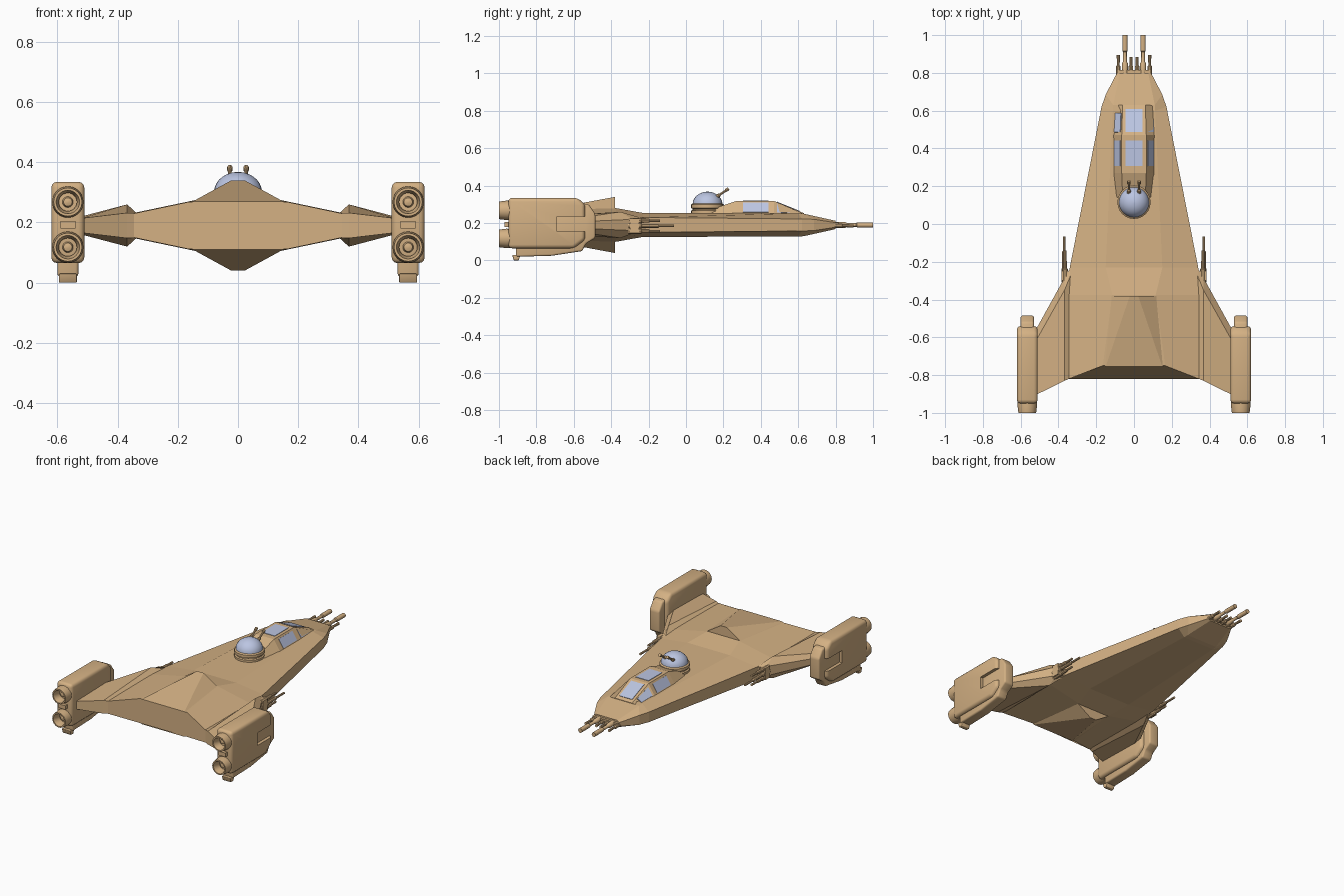
import bpy, bmesh, math
from mathutils import Vector, Matrix

if "Cube" in bpy.data.objects:
    bpy.data.objects.remove(bpy.data.objects["Cube"])

ZC = 0.19  # mid height of the hull; it is mirrored above and below


def material(name, col):
    m = bpy.data.materials.new(name)
    m.diffuse_color = (*col, 1)
    m.use_nodes = True
    m.node_tree.nodes["Principled BSDF"].inputs["Base Color"].default_value = m.diffuse_color
    return m


TAN = material("tan hull", (0.66, 0.44, 0.23))
GLASS = material("pale blue glass", (0.50, 0.56, 0.76))


def finish(name, bm, mat=TAN, smooth=None):
    bmesh.ops.recalc_face_normals(bm, faces=bm.faces[:])
    me = bpy.data.meshes.new(name)
    bm.to_mesh(me)
    bm.free()
    me.materials.append(mat)
    ob = bpy.data.objects.new(name, me)
    bpy.context.collection.objects.link(ob)
    if smooth:
        bpy.ops.object.select_all(action='DESELECT')
        ob.select_set(True)
        bpy.context.view_layer.objects.active = ob
        bpy.ops.object.shade_smooth_by_angle(angle=math.radians(smooth))
    return ob


def loft(name, rings, mat=TAN, bevel=0, segs=3, smooth=None):
    """Skin a list of equal-length point rings and cap both ends."""
    bm = bmesh.new()
    vs = [[bm.verts.new(p) for p in r] for r in rings]
    n = len(vs[0])
    for a, b in zip(vs, vs[1:]):
        for i in range(n):
            bm.faces.new((a[i], a[(i + 1) % n], b[(i + 1) % n], b[i]))
    bm.faces.new(vs[0])
    bm.faces.new(vs[-1])
    bmesh.ops.recalc_face_normals(bm, faces=bm.faces[:])
    if bevel:
        bmesh.ops.bevel(bm, geom=bm.edges[:], offset=bevel, segments=segs,
                        profile=0.5, affect='EDGES', clamp_overlap=True)
    return finish(name, bm, mat, smooth)


def lathe(name, profile, origin, axis, n=16, mat=TAN):
    """Turn (radius, distance) points round an axis."""
    rot = Vector(axis).to_track_quat('Z', 'Y').to_matrix().to_4x4()
    M = Matrix.Translation(origin) @ rot
    bm = bmesh.new()
    rings = [[bm.verts.new(M @ Vector((r * math.cos(k * math.tau / n), r * math.sin(k * math.tau / n), t)))
              for k in range(n)] for r, t in profile]
    for a, b in zip(rings, rings[1:]):
        for i in range(n):
            bm.faces.new((a[i], a[(i + 1) % n], b[(i + 1) % n], b[i]))
    bm.faces.new(rings[0])
    bm.faces.new(rings[-1])
    return finish(name, bm, mat, 35)


def box(name, lo, hi):
    (x0, y0, z0), (x1, y1, z1) = lo, hi
    return loft(name, [[(x, y0, z0), (x, y1, z0), (x, y1, z1), (x, y0, z1)] for x in (x0, x1)])


# main hull: eight-sided sections (top x, top y, half height, edge x, edge y, edge half height)
def hull_ring(xt, yt, h, xe, ye, he):
    half = [(xt, yt, ZC + h), (xe, ye, ZC + he), (xe, ye, ZC - he), (xt, yt, ZC - h)]
    return half + [(-x, y, z) for x, y, z in reversed(half)]


loft("hull", [hull_ring(*s) for s in (
    (0.075, 0.80, 0.022, 0.09, 0.80, 0.012),
    (0.11, 0.63, 0.060, 0.15, 0.685, 0.030),
    (0.112, 0.60, 0.062, 0.172, 0.62, 0.032),
    (0.15, -0.23, 0.064, 0.34, -0.23, 0.040),
    (0.115, -0.375, 0.090, 0.345, -0.375, 0.042),
    (0.165, -0.75, 0.078, 0.345, -0.82, 0.040))])
# tapered rear block between the engines
loft("rear_block", [[(s * x, y, ZC + k * z) for s, k, x, z in
                     ((-1, 1, a, h), (1, 1, a, h), (1, 1, b, h2), (1, -1, b, h2),
                      (1, -1, a, h), (-1, -1, a, h), (-1, -1, b, h2), (-1, 1, b, h2))]
                    for y, a, h, b, h2 in ((-0.74, 0.12, 0.078, 0.165, 0.055), (-0.785, 0.085, 0.038, 0.10, 0.03))])

# wedge humps on the top and the belly
for k, nm in ((1, "top_hump"), (-1, "belly_hump")):
    loft(nm, [[(s * x, y, ZC + k * h) for s, x, h in
               ((-1, a, h1), (1, a, h1), (1, b, h2), (-1, b, h2))]
              for y, a, h1, b, h2 in ((-0.38, 0.022, 0.150, 0.125, 0.085),
                                      (-0.755, 0.15, 0.080, 0.165, 0.070))])

# canopy: (y, base x, top x, top z)
can = [(0.14, 0.095, 0.06, 0.275), (0.27, 0.11, 0.065, 0.318),
       (0.47, 0.11, 0.065, 0.318), (0.63, 0.10, 0.06, 0.253)]
BASE = 0.248
loft("canopy", [[(-b, y, BASE), (-t, y, z), (t, y, z), (b, y, BASE)] for y, b, t, z in can])


def pane(name, quad, u0, u1, v0, v1):
    """Thin glass plate laid on part of a quad."""
    a, b, c, d = map(Vector, quad)
    pts = [a.lerp(b, u).lerp(d.lerp(c, u), v) for u, v in ((u0, v0), (u1, v0), (u1, v1), (u0, v1))]
    n = (pts[2] - pts[0]).cross(pts[3] - pts[1]).normalized()
    if n.z < 0:
        n = -n
    loft(name, [[p - n * 0.003 for p in pts], [p + n * 0.003 for p in pts]], GLASS)


for i, (nm, u0, u1) in enumerate((("rear", 0.18, 0.86), ("front", 0.10, 0.86))):
    (y0, b0, t0, z0), (y1, b1, t1, z1) = can[i + 1], can[i + 2]
    pane(nm + "_roof_window", [(-t0, y0, z0), (-t0, y1, z1), (t0, y1, z1), (t0, y0, z0)], u0, u1, 0.15, 0.85)
    for s in (-1, 1):
        pane(nm + "_side_window", [(s * b0, y0, BASE), (s * b1, y1, BASE), (s * t1, y1, z1), (s * t0, y0, z0)],
             u0, u1 - 0.12 * i, 0.12, 0.85)

# turret: ring base, glass dome and twin guns
lathe("turret_base", [(0.088, 0), (0.088, 0.018), (0.08, 0.022), (0.08, 0.028), (0.088, 0.032), (0.088, 0.05), (0.08, 0.056)],
      (0, 0.115, 0.248), (0, 0, 1), 24)
lathe("turret_dome", [(0.08 * math.cos(a), 0.068 * math.sin(a)) for a in [k * math.radians(88) / 7 for k in range(8)]],
      (0, 0.115, 0.30), (0, 0, 1), 24, GLASS)
for s in (-1, 1):
    lathe("turret_gun", [(0.010, 0), (0.010, 0.04), (0.006, 0.045), (0.006, 0.08), (0.009, 0.082), (0.009, 0.10)],
          (s * 0.027, 0.145, 0.328), (0, 0.82, 0.55), 10)

# nose guns: two long cannons, four short ones
for s in (-1, 1):
    lathe("nose_cannon", [(0.016, 0), (0.016, 0.06), (0.010, 0.07), (0.010, 0.12), (0.014, 0.125), (0.014, 0.21)],
          (s * 0.048, 0.79, 0.19), (0, 1, 0), 12)
    for x, e in ((0.083, 0.11), (0.016, 0.10)):
        lathe("nose_gun", [(0.012, 0), (0.012, 0.05), (0.007, 0.055), (0.009, e)],
              (s * x, 0.785, 0.185), (0, 1, 0), 10)
box("nose_gun_mount", (-0.09, 0.78, 0.178), (0.09, 0.815, 0.202))

for s in (-1, 1):
    side = "right" if s > 0 else "left"

    # wing: (x, tip y, tip half height, ridge y, ridge half height, rear y, rear half height)
    def wing_ring(x, y0, h0, y1, h1, y2, h2):
        top = [(s * x, y0, ZC + h0), (s * x, y1, ZC + h1), (s * x, y2, ZC + h2)]
        return top + [(a, b, 2 * ZC - c) for a, b, c in reversed(top)]

    loft(side + "_wing", [wing_ring(*w) for w in (
        (0.335, -0.23, 0.035, -0.27, 0.040, -0.815, 0.040),
        (0.368, -0.285, 0.030, -0.35, 0.070, -0.83, 0.042),
        (0.52, -0.56, 0.018, -0.62, 0.030, -0.905, 0.024))])

    # wing guns
    for z, x, e in ((0.185, 0.37, 0.245), (0.213, 0.365, 0.17), (0.157, 0.365, 0.17)):
        lathe(side + "_wing_gun", [(0.015, 0), (0.015, 0.07), (0.011, 0.075), (0.011, e * 0.66), (0.007, e * 0.68), (0.007, e)],
              (s * x, -0.31, z), (0, 1, 0), 10)
    box(side + "_gun_mount", (s * 0.35, -0.30, 0.15), (s * 0.385, -0.25, 0.225))

    # engine pod with a narrower keel wrapping its front and bottom
    def slab(name, x0, x1, prof, bev):
        return loft(name, [[(s * x, y, z) for y, z in prof] for x in (x0, x1)], TAN, bev, 3, 40)

    pod = slab(side + "_engine_pod", 0.51, 0.62,
               [(-0.95, 0.335), (-0.58, 0.335), (-0.54, 0.30), (-0.54, 0.11), (-0.60, 0.065), (-0.95, 0.065)], 0.02)
    slab(side + "_engine_keel", 0.53, 0.60,
         [(-0.91, 0.20), (-0.58, 0.31), (-0.52, 0.30), (-0.485, 0.25), (-0.485, 0.12), (-0.535, 0.09),
          (-0.555, 0.05), (-0.72, 0.025), (-0.91, 0.02)], 0.01)
    slab(side + "_engine_foot", 0.535, 0.595, [(-0.93, 0.03), (-0.885, 0.03), (-0.895, 0.0), (-0.92, 0.0)], 0.004)
    cut = box(side + "_intake_cutter", (s * 0.596, -0.69, 0.155), (s * 0.66, -0.50, 0.235))
    cut.hide_render = True
    cut.hide_viewport = True
    mod = pod.modifiers.new("intake", 'BOOLEAN')
    mod.object = cut
    mod.operation = 'DIFFERENCE'
    mod.solver = 'EXACT'

    # twin hollow nozzles with a small hub, and the strut between them
    for z in (0.268, 0.118):
        lathe(side + "_nozzle", [(0.050, 0), (0.052, 0.03), (0.047, 0.07), (0.039, 0.07), (0.030, 0.035), (0.030, 0.02),
                                 (0.018, 0.02), (0.014, 0.035), (0.004, 0.038)],
              (s * 0.565, -0.93, z), (0, -1, 0), 24)
    box(side + "_nozzle_strut", (s * 0.54, -0.97, 0.18), (s * 0.59, -0.93, 0.205))
